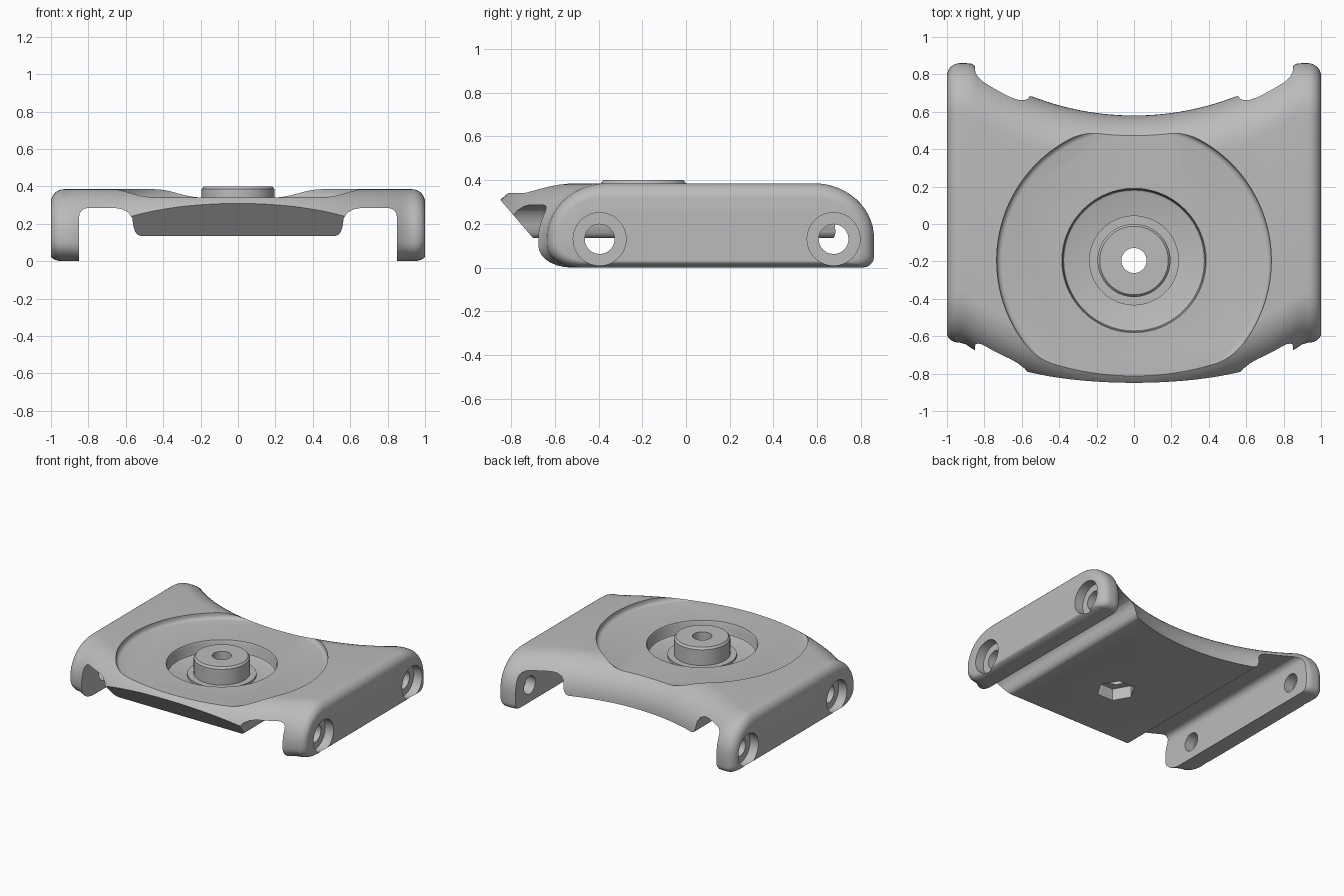
import bpy, bmesh, math

cube = bpy.data.objects.get("Cube")
if cube:
    bpy.data.objects.remove(cube, do_unlink=True)

grey = bpy.data.materials.new("plain grey")
grey.use_nodes = True
COLOUR = (0.5, 0.5, 0.5, 1)
grey.diffuse_color = COLOUR
grey.node_tree.nodes["Principled BSDF"].inputs["Base Color"].default_value = COLOUR

PIVOT_Y = -0.195


def loft(name, rings, closed=False):
    """Skin a list of equal-length closed rings; cap the ends or join them."""
    bm = bmesh.new()
    rows = [[bm.verts.new(p) for p in ring] for ring in rings]
    n = len(rows[0])
    pairs = list(zip(rows, rows[1:])) + ([(rows[-1], rows[0])] if closed else [])
    for a, b in pairs:
        for i in range(n):
            j = (i + 1) % n
            bm.faces.new((a[i], a[j], b[j], b[i]))
    if not closed:
        bm.faces.new(rows[0])
        bm.faces.new(rows[-1])
    bmesh.ops.recalc_face_normals(bm, faces=bm.faces[:])
    mesh = bpy.data.meshes.new(name)
    bm.to_mesh(mesh)
    bm.free()
    mesh.materials.append(grey)
    obj = bpy.data.objects.new(name, mesh)
    bpy.context.collection.objects.link(obj)
    return obj


def around(r, k, sides, z):
    a = 2 * math.pi * k / sides
    return (r * math.cos(a), PIVOT_Y + r * math.sin(a), z)


def turned(name, profile, sides=96):
    """Solid of revolution about the pivot; the profile is (radius, z)."""
    return loft(name, [[around(r, k, sides, z) for k in range(sides)] for r, z in profile])


def tube(name, profile, sides=72):
    """Hollow turned part from a closed (radius, z) profile."""
    return loft(name, [[around(r, k, sides, z) for r, z in profile]
                       for k in range(sides)], closed=True)


def side_drill(name, radius, x0, x1, y, z):
    return loft(name, [[(x, y + radius * math.cos(k * math.pi / 24),
                         z + radius * math.sin(k * math.pi / 24))
                        for k in range(48)] for x in (x0, x1)])


def quarter(cy, cz, ry, rz, start, steps):
    """Quarter ellipse, running clockwise from the start angle in degrees."""
    return [(cy + ry * math.cos(math.radians(start - 90 * i / steps)),
             cz + rz * math.sin(math.radians(start - 90 * i / steps)))
            for i in range(steps + 1)]


def section(x, inset):
    """Side-on outline of the body at one x, with rounded front and back."""
    ax = abs(x)
    front = min(0.68 - math.sqrt(1.6 ** 2 - ax ** 2), -0.635) + inset * 0.7
    back = min(2.08 - math.sqrt(1.5 ** 2 - ax ** 2), 0.86) - inset
    lean = min(1.5 / math.sqrt(1.5 ** 2 - ax ** 2), 1.1)
    top, low = 0.385 - inset, inset * 0.4
    r = 0.25 - inset
    ry = r * lean
    pts = quarter(front + ry, top - r, ry, r, 180, 14)
    pts += quarter(back - ry, top - r, ry, r, 90, 14)
    pts += quarter(back - 0.05, low + 0.05, 0.05, 0.05, 0, 5)
    pts += quarter(front + 0.15, low + 0.1, 0.15, 0.1, -90, 7)
    return [(x, y, z) for y, z in pts]


# Main body: arched bracket, lofted from side to side
EDGE = 0.07
half = [(0.93 * i / 30, 0) for i in range(31)]
half += [(1 - EDGE + EDGE * math.sin(a), EDGE * (1 - math.cos(a)))
         for a in [math.radians(10 * i) for i in range(1, 9)]]
half.append((1, 0.064))
columns = [(-x, s) for x, s in reversed(half[1:])] + half
body = loft("bracket_body", [section(x, s) for x, s in columns])

cutters = []

# Underside: two channels beside a thicker middle block
right = [(0.85, -0.1), (0.85, 0.235), (0.846, 0.257), (0.835, 0.272), (0.818, 0.282),
         (0.8, 0.285), (0.66, 0.285), (0.62, 0.278), (0.585, 0.26), (0.565, 0.23),
         (0.56, 0.19), (0.55, 0.158), (0.538, 0.142), (0.52, 0.135)]
under = right + [(-x, z) for x, z in reversed(right)]
cutters.append(loft("underside_cutter", [[(x, y, z) for x, z in under] for y in (-1.2, 1.2)]))

# Sloped undercut at the front of the middle block
slope = [(-0.627, 0.05), (-0.927, 0.4), (-1.2, 0.4), (-1.2, 0.05)]
cutters.append(loft("slope_cutter", [[(x, y, z) for y, z in slope] for x in (-0.7, 0.7)]))

# Round recesses on top, centre hole and hexagonal pocket below
cutters.append(turned("outer_recess_cutter", [
    (0.705, 0.34), (0.718, 0.343), (0.728, 0.351), (0.734, 0.363), (0.736, 0.5)], 128))
cutters.append(turned("inner_recess_cutter", [
    (0.365, 0.25), (0.376, 0.255), (0.38, 0.265), (0.38, 0.326), (0.385, 0.338), (0.395, 0.36)]))
cutters.append(turned("centre_hole_cutter", [(0.067, 0.05), (0.067, 0.5)], 72))
cutters.append(turned("hex_pocket_cutter", [(0.135, 0.05), (0.135, 0.225)], 6))

# Counterbored screw holes through both side walls
for side in (-1, 1):
    for y in (-0.395, 0.675):
        cutters.append(side_drill("screw_hole_cutter", 0.068, side * 0.78, side * 1.1, y, 0.13))
        cutters.append(side_drill("counterbore_cutter", 0.121, side * 0.93, side * 1.1, y, 0.13))

# Cut the body, one tool at a time
bpy.ops.object.select_all(action="DESELECT")
bpy.context.view_layer.objects.active = body
body.select_set(True)
for c in cutters:
    c.hide_render = True
    mod = body.modifiers.new("cut", "BOOLEAN")
    mod.operation = "DIFFERENCE"
    mod.solver = "MANIFOLD"
    mod.object = c
    bpy.ops.object.modifier_apply(modifier=mod.name)
for c in cutters:
    bpy.data.objects.remove(c, do_unlink=True)

# Raised centre boss with a washer around its foot
boss = tube("centre_boss", [(0.067, 0.245), (0.19, 0.245), (0.195, 0.25), (0.195, 0.385),
                            (0.183, 0.4), (0.067, 0.4)])
washer = tube("boss_washer", [(0.18, 0.245), (0.24, 0.245), (0.24, 0.265), (0.18, 0.265)])

# Smooth shading with crisp edges
boss.select_set(True)
washer.select_set(True)
bpy.ops.object.shade_smooth_by_angle(angle=math.radians(32))
